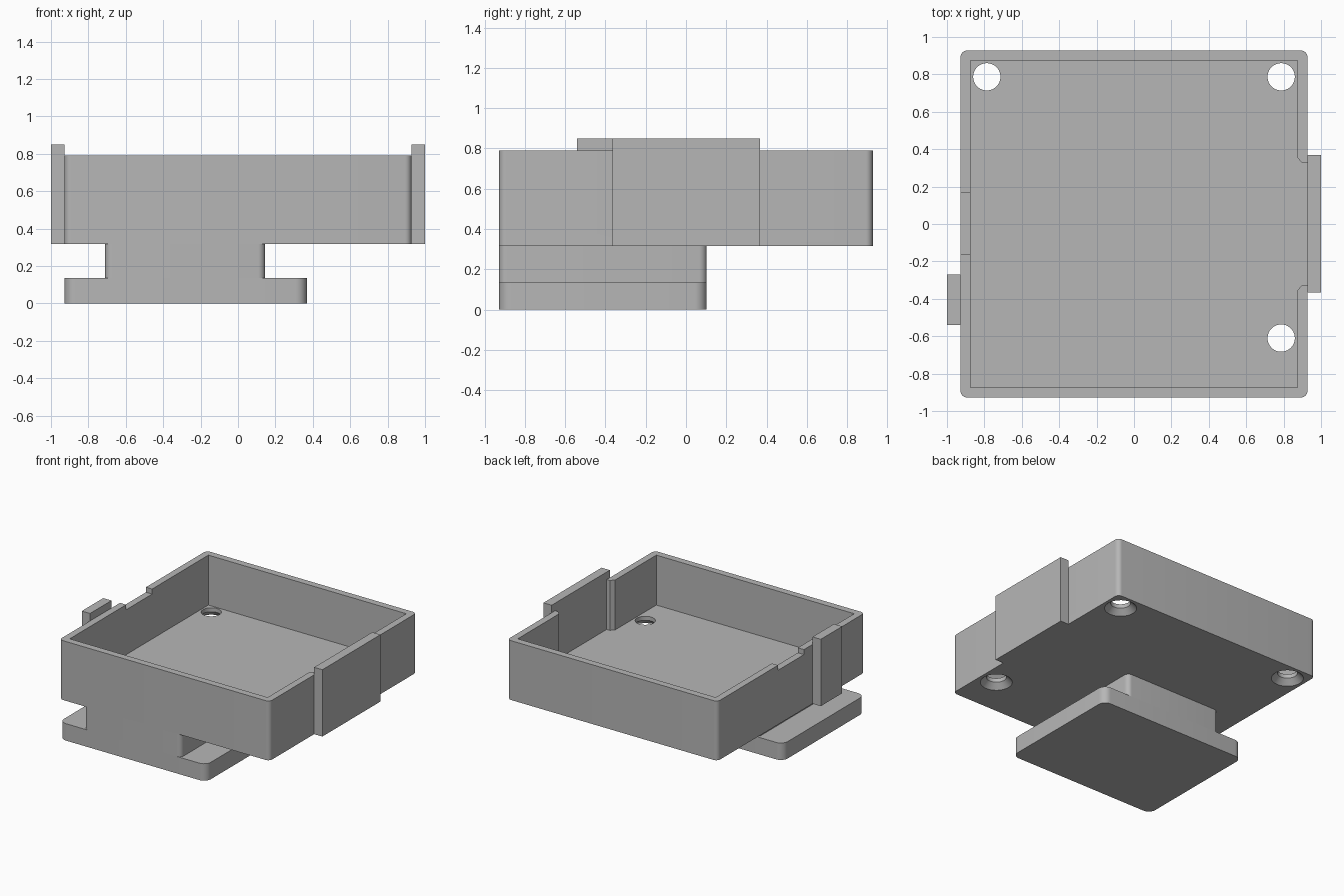
import bpy
import bmesh
import math

default = bpy.data.objects.get("Cube")
if default:
    bpy.data.objects.remove(default, do_unlink=True)

grey = bpy.data.materials.new("plain grey")
grey.use_nodes = True
COLOUR = (0.47, 0.47, 0.47, 1)
grey.diffuse_color = COLOUR
grey.node_tree.nodes["Principled BSDF"].inputs["Base Color"].default_value = COLOUR

HALF = 0.9275           # half width of the square tray
BOTTOM, RIM = 0.317, 0.79
FLOOR = 0.392
INNER = 0.873


def rounded_rect(x0, x1, y0, y1, r=0, steps=8):
    """Outline of a rectangle with round corners, counter-clockwise."""
    corners = [(x1, y1, -1, -1), (x0, y1, 1, -1), (x0, y0, 1, 1), (x1, y0, -1, 1)]
    points = []
    for i, (cx, cy, sx, sy) in enumerate(corners):
        if r == 0:
            points.append((cx, cy))
            continue
        for k in range(steps + 1):
            a = math.pi / 2 * (i + k / steps)
            points.append((cx + sx * r + r * math.cos(a), cy + sy * r + r * math.sin(a)))
    return points


def prism(name, outline, z0, z1):
    bm = bmesh.new()
    base = bm.faces.new([bm.verts.new((x, y, z0)) for x, y in outline])
    top = bmesh.ops.extrude_face_region(bm, geom=[base])["geom"]
    bmesh.ops.translate(bm, vec=(0, 0, z1 - z0),
                        verts=[v for v in top if isinstance(v, bmesh.types.BMVert)])
    return finish(name, bm)


def finish(name, bm):
    bmesh.ops.recalc_face_normals(bm, faces=bm.faces)
    mesh = bpy.data.meshes.new(name)
    bm.to_mesh(mesh)
    bm.free()
    mesh.materials.append(grey)
    obj = bpy.data.objects.new(name, mesh)
    bpy.context.collection.objects.link(obj)
    return obj


def select(obj):
    bpy.ops.object.select_all(action="DESELECT")
    obj.select_set(True)
    bpy.context.view_layer.objects.active = obj


def cut(target, cutter):
    cutter.hide_render = True
    mod = target.modifiers.new("cut", "BOOLEAN")
    mod.operation = "DIFFERENCE"
    mod.solver = "EXACT"
    mod.object = cutter
    select(target)
    bpy.ops.object.modifier_apply(modifier=mod.name)
    bpy.data.objects.remove(cutter, do_unlink=True)


def screw_hole(x, y, sides=40):
    """Lathed cutter: straight bore with a countersink below."""
    profile = [(0.116, BOTTOM - 0.02), (0.116, BOTTOM), (0.073, BOTTOM + 0.043), (0.073, FLOOR + 0.05)]
    bm = bmesh.new()
    rings = []
    for r, z in profile:
        angles = [2 * math.pi * k / sides for k in range(sides)]
        rings.append([bm.verts.new((x + r * math.cos(a), y + r * math.sin(a), z)) for a in angles])
    for low, high in zip(rings, rings[1:]):
        for k in range(sides):
            n = (k + 1) % sides
            bm.faces.new((low[k], low[n], high[n], high[k]))
    bm.faces.new(rings[0])
    bm.faces.new(rings[-1])
    return finish("hole_cutter", bm)


# Open tray
tray = prism("tray", rounded_rect(-HALF, HALF, -HALF, HALF, 0.035), BOTTOM, RIM)

# Cavity, with a chamfered doorway through the +x wall
doorway = [(INNER, -0.355), (0.9, -0.325), (1, -0.325)]
doorway += [(x, -y) for x, y in reversed(doorway)]
cavity = [(-INNER, INNER), (-INNER, -INNER), (INNER, -INNER)] + doorway + [(INNER, INNER)]
cut(tray, prism("cavity_cutter", cavity, FLOOR, 1))

# Shallow notch in the rim of the -x wall
cut(tray, prism("notch_cutter", rounded_rect(-1, -0.8, -0.162, 0.165), RIM - 0.04, 1))

# Countersunk screw holes
for x, y in [(-0.787, 0.787), (0.787, 0.787), (0.787, -0.61)]:
    cut(tray, screw_hole(x, y))

# Raised side plates
wide_plate = prism("wide_side_plate", rounded_rect(HALF, 1, -0.365, 0.368), BOTTOM, 0.85)
narrow_plate = prism("narrow_side_plate", rounded_rect(-1, -HALF, -0.54, -0.27), BOTTOM, 0.85)

# Foot: neck and wider flange, flush with the tray front
neck = prism("foot_neck", rounded_rect(-0.71, 0.145, -HALF, 0.103, 0.038), 0.135, BOTTOM)
flange = prism("foot_flange", rounded_rect(-HALF, 0.368, -HALF, 0.103, 0.06), 0, 0.135)

for obj in (tray, wide_plate, narrow_plate, neck, flange):
    select(obj)
    bpy.ops.object.shade_smooth_by_angle(angle=math.radians(25))
